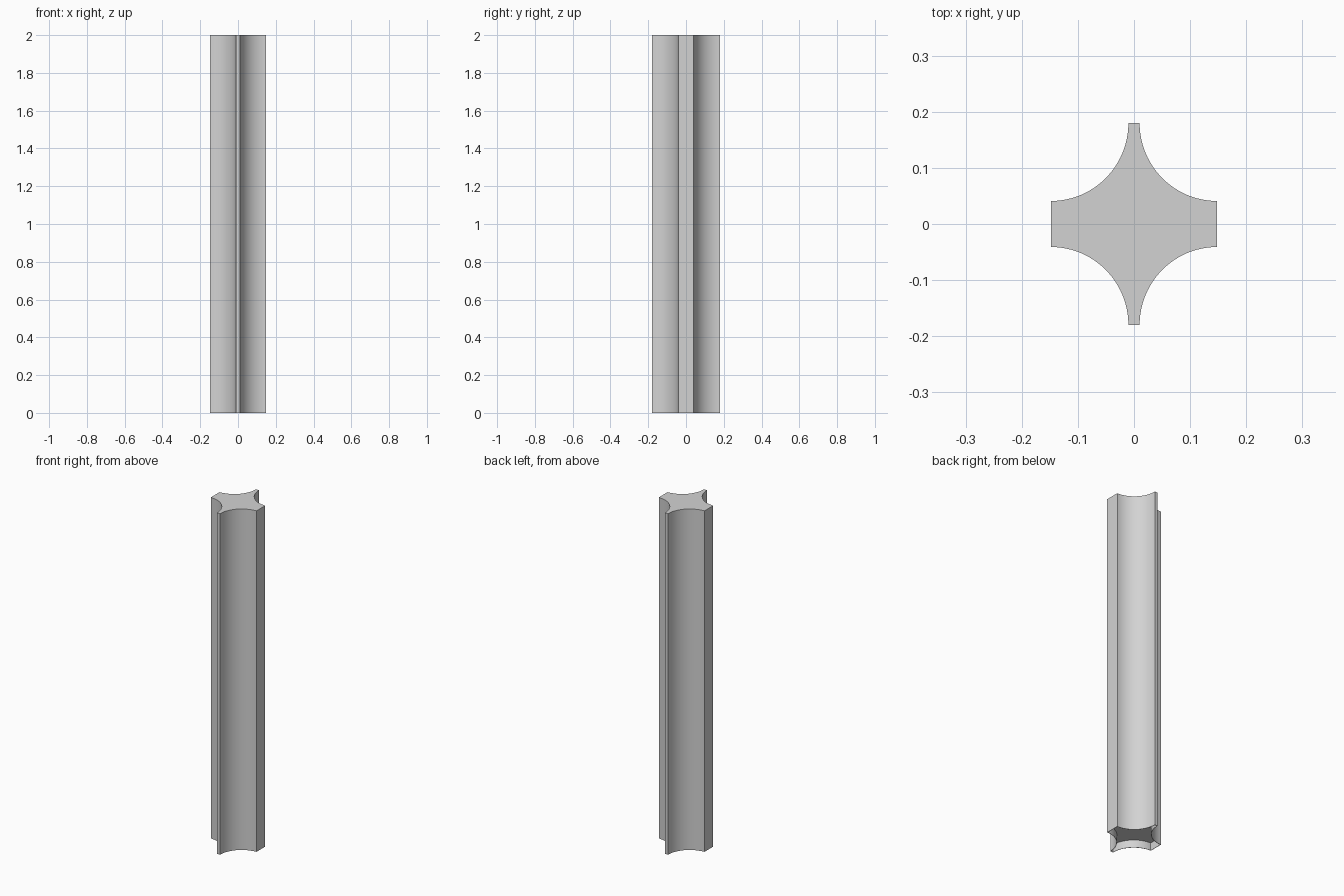
import bpy, bmesh, math

cube = bpy.data.objects.get("Cube")
if cube:
    bpy.data.objects.remove(cube, do_unlink=True)

HEIGHT = 2.0
HALF_X, HALF_Y = 0.148, 0.18      # reach of the arms
TIP_X, TIP_Y = 0.01, 0.041        # half widths of the arm ends
RECESS, RIM = 0.045, 0.002        # shallow hollow under the column
STEPS = 24

grey = bpy.data.materials.new("light_grey")
grey.use_nodes = True
colour = (0.65, 0.65, 0.65, 1)
grey.diffuse_color = colour
grey.node_tree.nodes["Principled BSDF"].inputs["Base Color"].default_value = colour

# Cross profile: one concave quarter arc, mirrored into four flutes
quarter = []
for i in range(STEPS + 1):
    a = math.pi / 2 * i / STEPS
    quarter.append((HALF_X - (HALF_X - TIP_X) * math.sin(a),
                    HALF_Y - (HALF_Y - TIP_Y) * math.cos(a)))
profile = []
for sx, sy in ((1, 1), (-1, 1), (-1, -1), (1, -1)):
    arc = quarter if sx * sy > 0 else quarter[::-1]
    profile += [(sx * x, sy * y) for x, y in arc]

# Fluted column, extruded from the profile
bm = bmesh.new()
base = bm.faces.new([bm.verts.new((x, y, 0)) for x, y in profile])
top = bmesh.ops.extrude_face_region(bm, geom=[base], use_keep_orig=True)
bmesh.ops.translate(bm, vec=(0, 0, HEIGHT),
                    verts=[g for g in top["geom"] if isinstance(g, bmesh.types.BMVert)])
bmesh.ops.recalc_face_normals(bm, faces=bm.faces[:])

# Recessed underside with a thin rim
under = min(bm.faces, key=lambda f: f.calc_center_median().z)
bmesh.ops.inset_region(bm, faces=[under], thickness=RIM, use_even_offset=True)
ring = bmesh.ops.extrude_face_region(bm, geom=[under])
bmesh.ops.translate(bm, vec=(0, 0, RECESS),
                    verts=[g for g in ring["geom"] if isinstance(g, bmesh.types.BMVert)])
if under.is_valid:
    bmesh.ops.delete(bm, geom=[under], context="FACES_ONLY")
bmesh.ops.recalc_face_normals(bm, faces=bm.faces[:])

mesh = bpy.data.meshes.new("fluted_column")
bm.to_mesh(mesh)
bm.free()
mesh.materials.append(grey)
column = bpy.data.objects.new("fluted_column", mesh)
bpy.context.collection.objects.link(column)
bpy.context.view_layer.objects.active = column
column.select_set(True)
bpy.ops.object.shade_smooth_by_angle(angle=math.radians(30))
